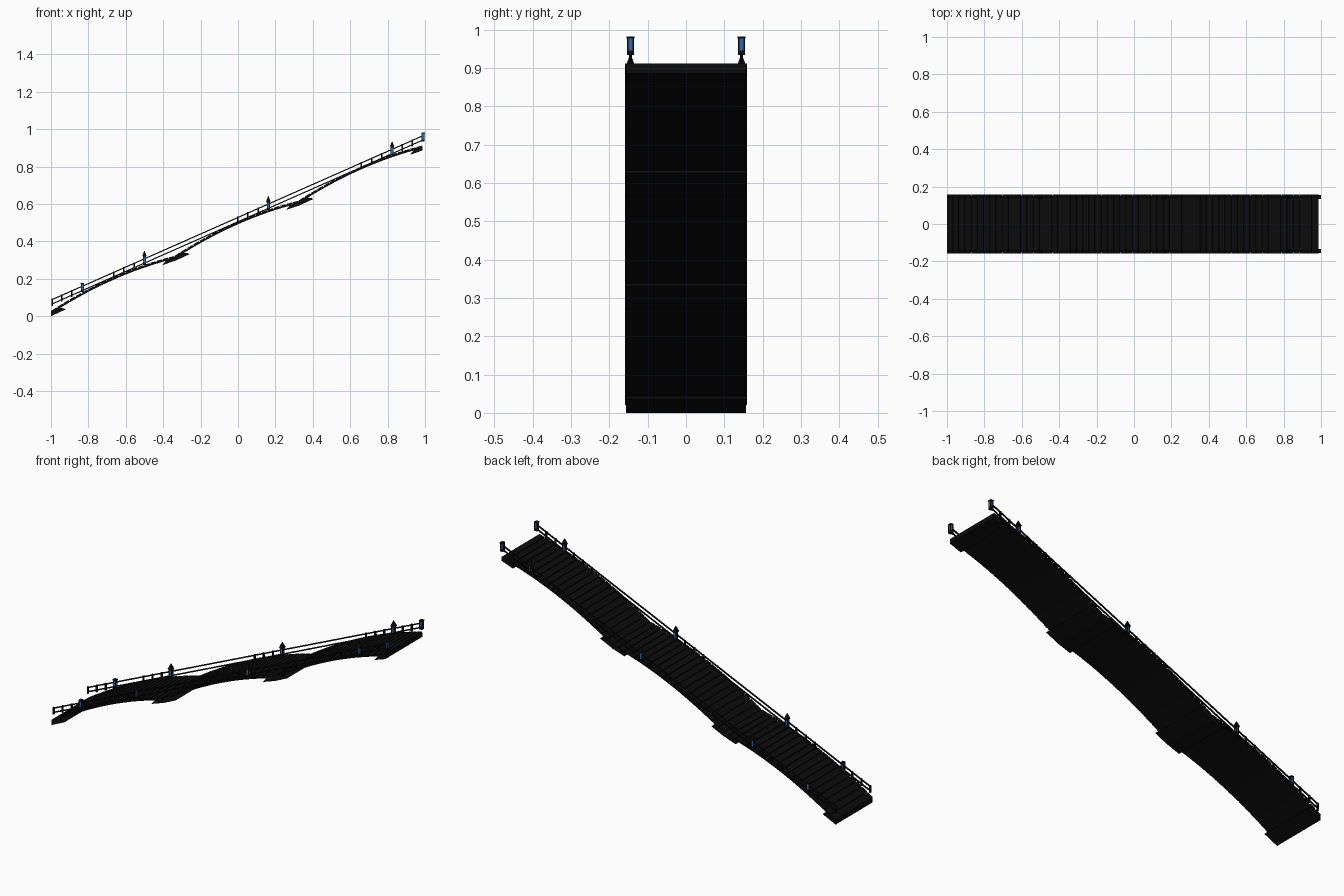
import bpy, bmesh, math
from mathutils import Matrix, Vector

if "Cube" in bpy.data.objects:
    bpy.data.objects.remove(bpy.data.objects["Cube"])

def material(name, col):
    m = bpy.data.materials.new(name)
    m.diffuse_color = (*col, 1)
    m.use_nodes = True
    m.node_tree.nodes["Principled BSDF"].inputs["Base Color"].default_value = m.diffuse_color
    return m

BLACK = material("black timber", (0.0035, 0.0035, 0.0035))
BLUE = material("blue glass", (0.03, 0.13, 0.42))

PITCH, RISE, W = 0.662, 0.295, 0.153   # one span, its climb, half width
SIDE = 0.145                           # railing offset

def finish(name, bm):
    bmesh.ops.recalc_face_normals(bm, faces=bm.faces)
    me = bpy.data.meshes.new(name)
    bm.to_mesh(me)
    bm.free()
    ob = bpy.data.objects.new(name, me)
    bpy.context.collection.objects.link(ob)
    me.materials.append(BLACK)
    me.materials.append(BLUE)
    return ob

def box(bm, c, size, mat=0, tilt=0.0):
    m = (Matrix.Translation(c) @ Matrix.Rotation(-tilt, 4, 'Y')
         @ Matrix.Diagonal((*size, 1)))
    r = bmesh.ops.create_cube(bm, size=1, matrix=m)
    for f in {f for v in r['verts'] for f in v.link_faces}:
        f.material_index = mat

def extrude_profile(bm, pts, half):
    # closed x-z outline, extruded across the width
    a = [bm.verts.new((x, -half, z)) for x, z in pts]
    b = [bm.verts.new((x, half, z)) for x, z in pts]
    n = len(pts)
    bm.faces.new(a)
    bm.faces.new(b[::-1])
    for i in range(n):
        j = (i + 1) % n
        bm.faces.new((a[i], b[i], b[j], a[j]))

def deck(t):
    return 0.027 + RISE * t + 0.132 * t * (1 - t)

N = 20
for s in range(3):
    x0, z0 = -1 + s * PITCH, s * RISE
    # arched bed under the planks
    bm = bmesh.new()
    top = [(x0 + PITCH * i / N, z0 + deck(i / N) - 0.005) for i in range(N + 1)]
    low = [(x, z - 0.009) for x, z in reversed(top)]
    extrude_profile(bm, top + low, W)
    finish(f"deck_bed_{s + 1}", bm)

    # cross planks
    bm = bmesh.new()
    for i in range(N):
        za, zb = deck(i / N), deck((i + 1) / N)
        ang = math.atan2(zb - za, PITCH / N)
        length = math.hypot(PITCH / N, zb - za)
        box(bm, (x0 + PITCH * (i + 0.5) / N, 0, z0 + (za + zb) / 2 - 0.004),
            (length * 0.86, 0.318, 0.009), 0, ang)
    finish(f"planks_{s + 1}", bm)

    # sloped footings at the lower and upper end of the span
    bm = bmesh.new()
    extrude_profile(bm, [(x0, z0), (x0 + 0.078, z0 + 0.036), (x0 + 0.07, z0 + 0.042),
                         (x0 + 0.03, z0 + 0.045), (x0, z0 + 0.025)], 0.157)
    e = x0 + PITCH
    extrude_profile(bm, [(e - 0.067, z0 + 0.273), (e, z0 + 0.296), (e, z0 + 0.319),
                         (e - 0.04, z0 + 0.305)], 0.157)
    finish(f"footings_{s + 1}", bm)

def rail_z(x):
    return 0.528 + 0.442 * x

# straight double rails on both sides
bm = bmesh.new()
for sy in (-SIDE, SIDE):
    for drop in (0, 0.023):
        box(bm, (-0.003, sy, rail_z(-0.003) - drop),
            (1.986 / math.cos(math.atan(0.442)), 0.006, 0.006), 0, math.atan(0.442))
finish("rails", bm)

# small balusters
bm = bmesh.new()
for x in (-0.994, -0.942, -0.888, -0.664, -0.61, -0.555,
          -0.002, 0.052, 0.107, 0.66, 0.714, 0.769, 0.878, 0.932):
    for sy in (-SIDE, SIDE):
        box(bm, (x, sy, rail_z(x) - 0.014), (0.008, 0.008, 0.038))
finish("balusters", bm)

def lantern(bm, x, sy, zc):
    # blue core in a black frame with cap and base
    box(bm, (x, sy, zc), (0.013, 0.013, 0.038), 1)
    for dx in (-1, 1):
        for dy in (-1, 1):
            box(bm, (x + dx * 0.0065, sy + dy * 0.007, zc), (0.003, 0.004, 0.038))
    box(bm, (x, sy, zc + 0.02), (0.018, 0.021, 0.005))
    box(bm, (x, sy, zc - 0.02), (0.016, 0.018, 0.012))

# square lantern posts near the ends
bm = bmesh.new()
for x in (-0.832, 0.99):
    for sy in (-SIDE, SIDE):
        lantern(bm, x, sy, rail_z(x) - 0.006)
finish("lantern_posts", bm)

# lantern posts with pointed roofs
bm = bmesh.new()
for x in (-0.5, 0.162, 0.824):
    for sy in (-SIDE, SIDE):
        z = rail_z(x)
        lantern(bm, x, sy, z - 0.008)
        rot = Matrix.Rotation(math.pi / 4, 4, 'Z')
        bmesh.ops.create_cone(bm, cap_ends=True, segments=4, radius1=0.017, radius2=0.002,
                              depth=0.028, matrix=Matrix.Translation((x, sy, z + 0.028)) @ rot)
finish("pointed_posts", bm)
